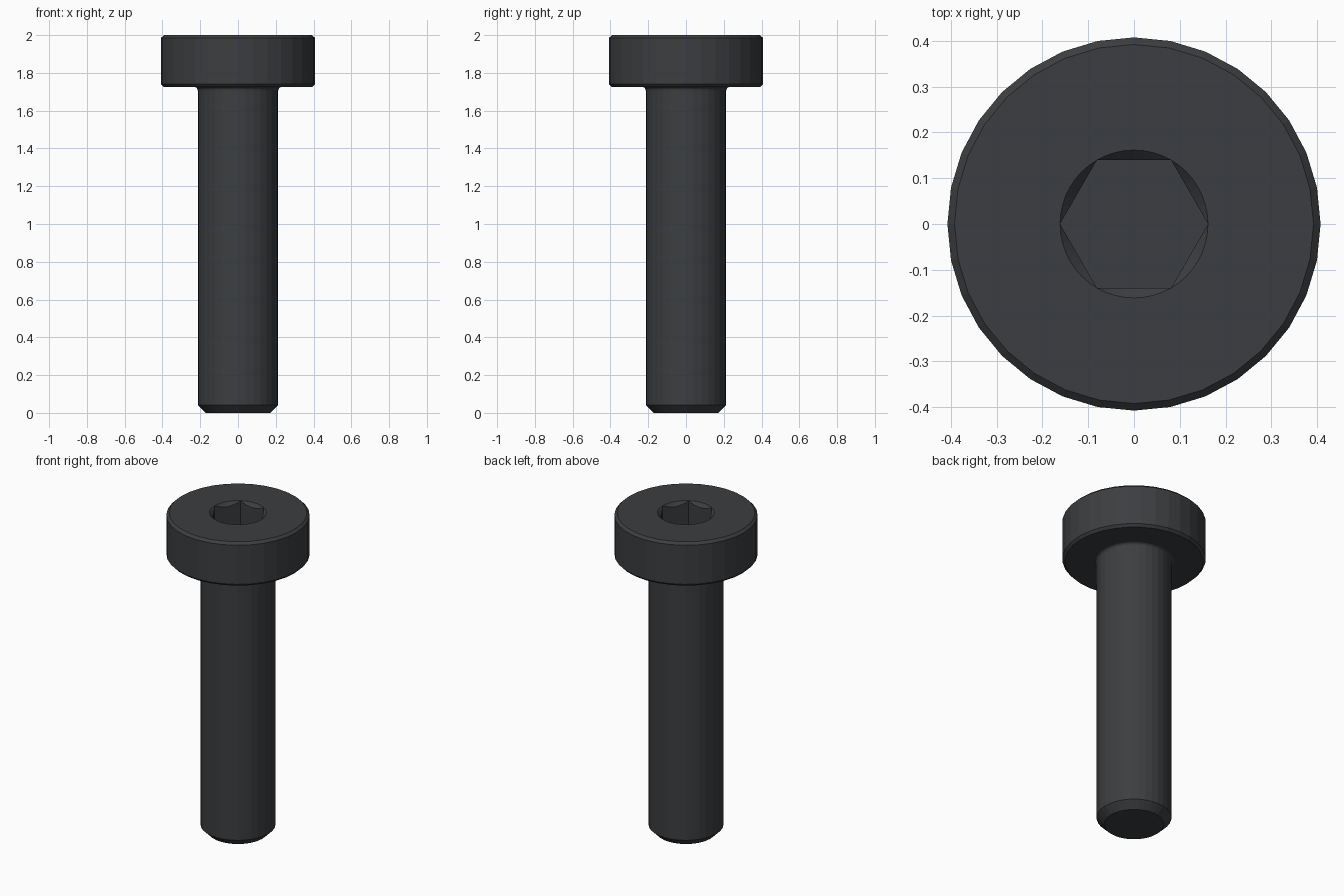
import bpy, bmesh
from math import sin, cos, pi

if "Cube" in bpy.data.objects:
    bpy.data.objects.remove(bpy.data.objects["Cube"])

SIDES, HEX_STEPS = 32, 48
HEX_FLAT, RIM, TOP, FLOOR = 0.14, 0.1615, 2.0, 1.85

bm = bmesh.new()


def ring(points):
    return [bm.verts.new(p) for p in points]


def skin(rings):
    """Join successive rings of equal size with quads."""
    for a, b in zip(rings, rings[1:]):
        n = len(a)
        for i in range(n):
            j = (i + 1) % n
            bm.faces.new((a[i], a[j], b[j], b[i]))


# Outer profile: chamfered tip, shank, fillet, chamfered head
fr = 0.018
fillet = [(0.213 + fr * (1 - cos(t * pi / 8)), 1.725 - fr + fr * sin(t * pi / 8))
          for t in range(5)]
profile = [(0.17, 0), (0.213, 0.043), *fillet,
           (0.393, 1.725), (0.4075, 1.74), (0.4075, 1.985), (0.392, TOP)]
outer = [ring([(r * cos(2 * pi * i / SIDES), r * sin(2 * pi * i / SIDES), z)
               for i in range(SIDES)]) for r, z in profile]
skin(outer)
bm.faces.new(outer[0])

# Hex socket with a round countersunk rim
rim, lip, floor = [], [], []
for i in range(HEX_STEPS):
    a = 2 * pi * i / HEX_STEPS
    r = HEX_FLAT / cos(a % (pi / 3) - pi / 6)
    rim.append((RIM * cos(a), RIM * sin(a), TOP))
    lip.append((r * cos(a), r * sin(a), TOP - 0.0005 - max(0, RIM - r)))
    floor.append((r * cos(a), r * sin(a), FLOOR))
inner = [ring(rim), ring(lip), ring(floor)]
skin(inner)
bm.faces.new(inner[2])

# Flat top of the head between its edge and the socket rim
edges = [bm.edges.get((loop[i - 1], loop[i]))
         for loop in (outer[-1], inner[0]) for i in range(len(loop))]
bmesh.ops.triangle_fill(bm, edges=edges, use_beauty=True)
bmesh.ops.recalc_face_normals(bm, faces=bm.faces[:])

mesh = bpy.data.meshes.new("socket_head_bolt")
bm.to_mesh(mesh)
bm.free()
bolt = bpy.data.objects.new("socket_head_bolt", mesh)
bpy.context.collection.objects.link(bolt)

# Dark oxide steel
steel = bpy.data.materials.new("black_steel")
steel.diffuse_color = (0.045, 0.048, 0.052, 1)
steel.use_nodes = True
steel.node_tree.nodes["Principled BSDF"].inputs["Base Color"].default_value = steel.diffuse_color
mesh.materials.append(steel)
